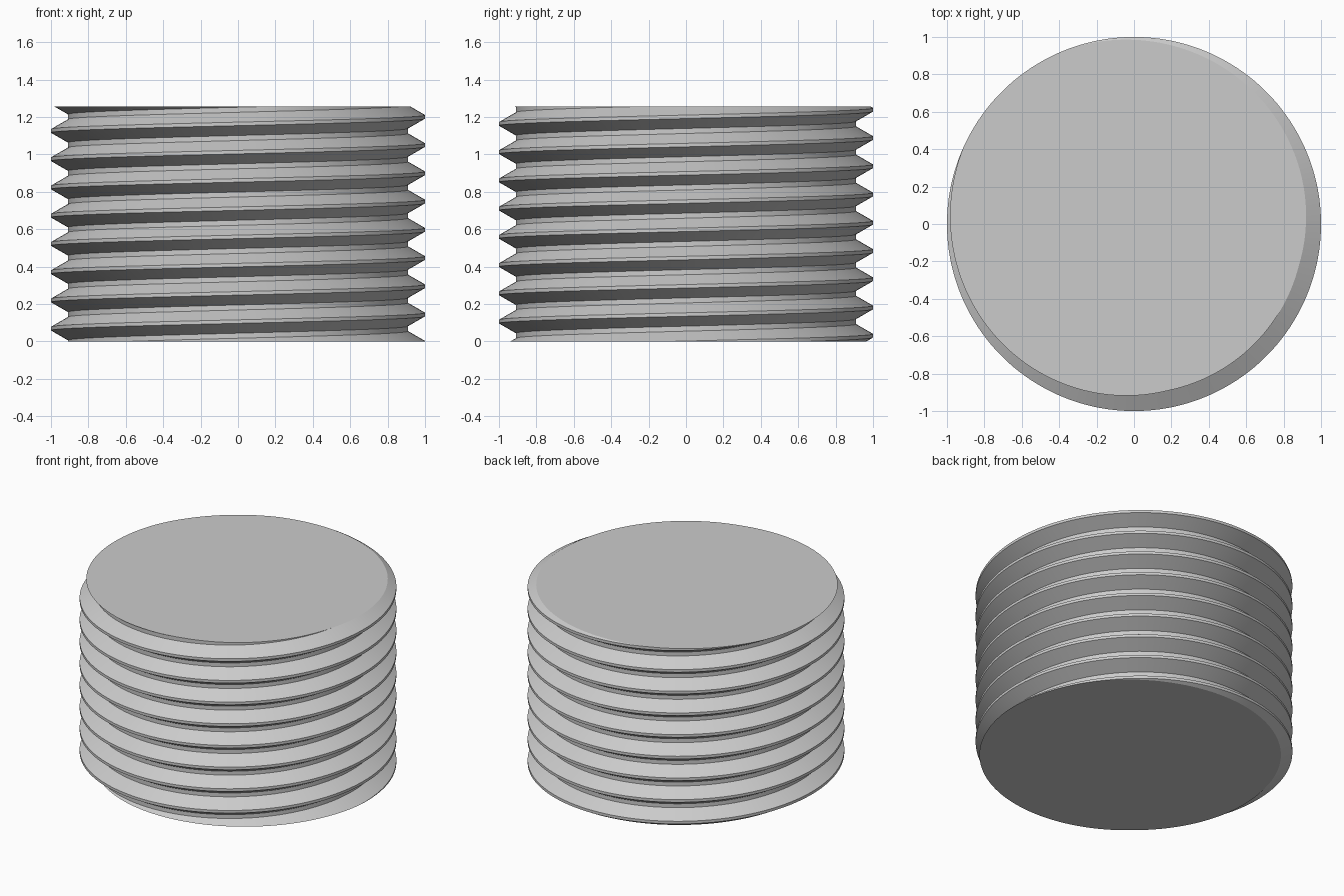
import bpy, bmesh, math

cube = bpy.data.objects.get("Cube")
if cube:
    bpy.data.objects.remove(cube, do_unlink=True)

HEIGHT = 1.257
PITCH = 0.151
CREST_R, ROOT_R = 1.0, 0.909
CREST_HALF = PITCH / 16                                  # half of the narrow crest flat
FLANK = (CREST_R - ROOT_R) * math.tan(math.radians(30))  # flank height
START = 0.144                                            # crest height at +x
STEPS = 180
TURNS = range(-3, 11)


def thread_radius(offset):
    """Thread radius at a height offset from a crest centre."""
    d = abs((offset + PITCH / 2) % PITCH - PITCH / 2)
    t = min(max((d - CREST_HALF) / FLANK, 0), 1)
    return CREST_R + (ROOT_R - CREST_R) * t


def column(bm, angle):
    """Profile corners up one side, cut level at both ends."""
    crest = START + PITCH * angle / math.tau
    verts = []
    for turn in TURNS:
        for off in (-CREST_HALF - FLANK, -CREST_HALF, CREST_HALF, CREST_HALF + FLANK):
            z = min(max(crest + turn * PITCH + off, 0), HEIGHT)
            r = thread_radius(z - crest)
            verts.append(bm.verts.new((r * math.cos(angle), r * math.sin(angle), z)))
    return verts


# Helical thread wall
bm = bmesh.new()
columns = [column(bm, math.tau * i / STEPS) for i in range(STEPS + 1)]
for a, b in zip(columns, columns[1:]):
    for k in range(len(a) - 1):
        bm.faces.new((a[k], b[k], b[k + 1], a[k + 1]))
bmesh.ops.remove_doubles(bm, verts=bm.verts[:], dist=0.0001)

# Flat end caps
rim = [e for e in bm.edges if e.is_boundary]
bmesh.ops.holes_fill(bm, edges=rim, sides=0)
bmesh.ops.recalc_face_normals(bm, faces=bm.faces[:])

mesh = bpy.data.meshes.new("threaded_plug")
bm.to_mesh(mesh)
bm.free()
plug = bpy.data.objects.new("threaded_plug", mesh)
bpy.context.collection.objects.link(plug)

# Plain grey material
grey = bpy.data.materials.new("light_grey")
grey.use_nodes = True
color = (0.6, 0.6, 0.6, 1)
grey.diffuse_color = color
grey.node_tree.nodes["Principled BSDF"].inputs["Base Color"].default_value = color
mesh.materials.append(grey)

# Smooth wall with sharp thread edges
bpy.ops.object.select_all(action="DESELECT")
plug.select_set(True)
bpy.context.view_layer.objects.active = plug
bpy.ops.object.shade_smooth_by_angle(angle=math.radians(30))
